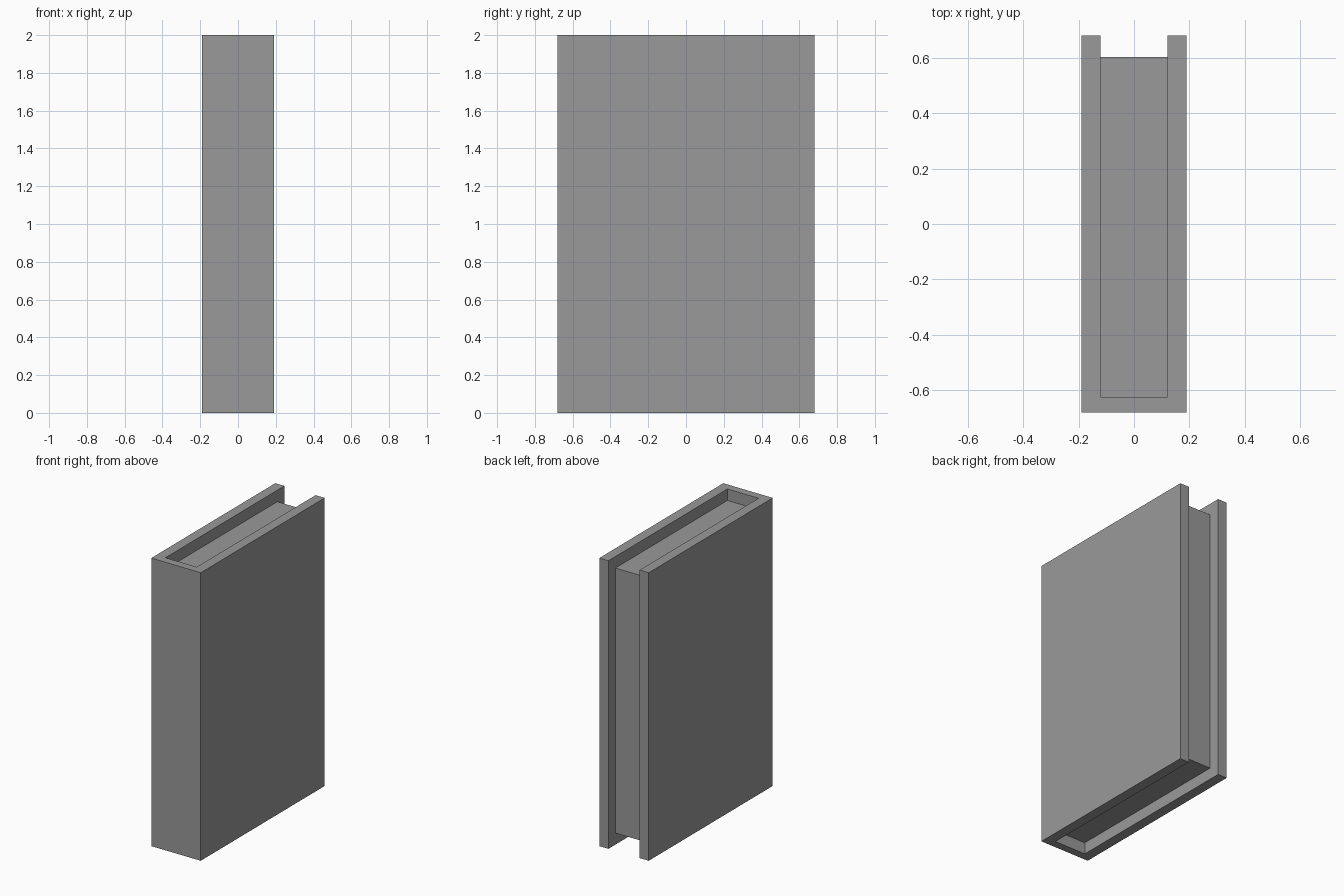
import bpy
import bmesh

cube = bpy.data.objects.get("Cube")
if cube:
    bpy.data.objects.remove(cube, do_unlink=True)

# One plain grey for the whole book
grey = bpy.data.materials.new("mid_grey")
grey.use_nodes = True
colour = (0.32, 0.32, 0.32, 1)
grey.diffuse_color = colour
grey.node_tree.nodes["Principled BSDF"].inputs["Base Color"].default_value = colour

HALF_W, HALF_D, HEIGHT = 0.19, 0.68, 2.0
INNER_W, INNER_FRONT = 0.12, -0.625
PAGE_BACK, PAGE_INSET = 0.603, 0.08


def extrude_profile(name, outline, bottom, top):
    """Extrude a flat xy outline between two heights."""
    bm = bmesh.new()
    face = bm.faces.new([bm.verts.new((x, y, bottom)) for x, y in outline])
    walls = bmesh.ops.extrude_face_region(bm, geom=[face])
    verts = [g for g in walls["geom"] if isinstance(g, bmesh.types.BMVert)]
    bmesh.ops.translate(bm, verts=verts, vec=(0, 0, top - bottom))
    bmesh.ops.recalc_face_normals(bm, faces=bm.faces)
    mesh = bpy.data.meshes.new(name)
    bm.to_mesh(mesh)
    bm.free()
    mesh.materials.append(grey)
    obj = bpy.data.objects.new(name, mesh)
    bpy.context.collection.objects.link(obj)
    return obj


def mirrored(half):
    """Complete an outline given by its +x half."""
    return half + [(-x, y) for x, y in reversed(half)]


# Cover: spine at the front with a board on each side
extrude_profile("book_cover", mirrored([
    (HALF_W, -HALF_D), (HALF_W, HALF_D),
    (INNER_W, HALF_D), (INNER_W, INNER_FRONT)]), 0, HEIGHT)

# Page block: recessed at top, bottom and back
extrude_profile("page_block", mirrored([
    (INNER_W, INNER_FRONT), (INNER_W, PAGE_BACK)]),
    PAGE_INSET, HEIGHT - PAGE_INSET)
